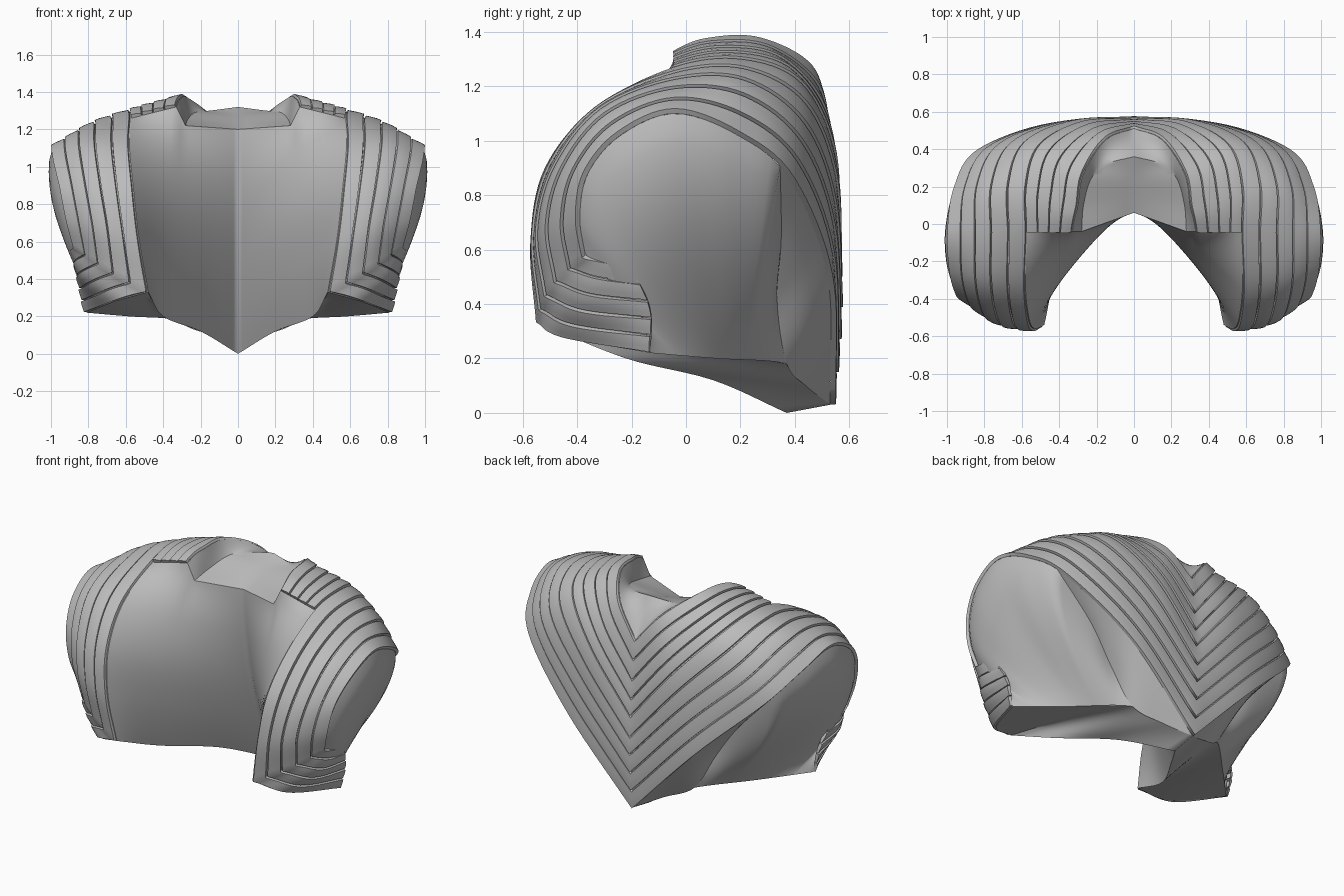
import bpy, math
from mathutils import Vector as V

cube = bpy.data.objects.get("Cube")
if cube:
    bpy.data.objects.remove(cube)

mat = bpy.data.materials.new("plain_grey")
mat.use_nodes = True
GREY = (0.5, 0.5, 0.5, 1)
mat.diffuse_color = GREY
mat.node_tree.nodes["Principled BSDF"].inputs["Base Color"].default_value = GREY


def spline(pts, s):
    """Smooth curve through pts, s counted in points."""
    n = len(pts) - 1
    i = min(max(int(math.floor(s)), 0), n - 1)
    f = s - i
    b, c = pts[i], pts[i + 1]
    a = pts[i - 1] if i else b * 2 - c
    d = pts[i + 2] if i + 2 <= n else c * 2 - b
    return (b * 2 + (c - a) * f + (a * 2 - b * 5 + c * 4 - d) * f ** 2
            + (b * 3 - a - c * 3 + d) * f ** 3) / 2


def vecs(*rows):
    return [V(r) for r in rows]


def steps(a, b, n):
    return [a + (b - a) * k / n for k in range(n + 1)]


# Guide lines: back centre, over the shoulder, to the top front
neck = vecs((0, .51, 1.1), (.15, .45, 1.28), (.27, .27, 1.37), (.3, .1, 1.37), (.33, -.04, 1.32))
opening = vecs((0, .55, .63), (.28, .53, .97), (.5, .41, 1.21), (.57, .2, 1.29), (.57, -.04, 1.26))
middle = vecs((0, .555, .33), (.38, .53, .74), (.68, .42, 1.03), (.79, .21, 1.19), (.8, -.04, 1.2))
outer = vecs((0, .53, .03), (.45, .52, .5), (.83, .38, .86), (.95, .19, 1.02), (.99, -.04, 1.1))
# Then down the front to a corner, and back along the side
opening += vecs((.58, -.33, 1.11), (.56, -.51, .89), (.53, -.56, .62), (.48, -.54, .33),
                (.66, -.46, .28), (.81, -.13, .22))
middle += vecs((.8, -.3, 1.1), (.77, -.46, .9), (.73, -.52, .68), (.7, -.49, .46),
               (.81, -.37, .41), (.84, -.13, .38))
outer += vecs((.98, -.24, 1.02), (.945, -.36, .88), (.91, -.39, .72), (.87, -.37, .58),
              (.88, -.3, .56), (.875, -.2, .54))
neck += [o * 2 - m for o, m in zip(opening[5:], middle[5:])]
GUIDES = (neck, opening, middle, outer)
FRONT, CORNER, END = 4, 8, 10
BANDS, NECK_BANDS = 9, 4


def along(g, s):
    if s <= CORNER:
        return spline(g[:CORNER + 1], s)
    return spline(g[CORNER:], s - CORNER)


def shell(t, s):
    """Point on the shell: t counts bands from the neck, s runs along them."""
    q = t / NECK_BANDS if t < NECK_BANDS else 1 + (t - NECK_BANDS) / 2.5
    return spline([along(g, s) for g in GUIDES], q)


def raised(t, s, h):
    p = shell(t, s)
    if h:
        e = .05
        ds = shell(t, min(s + e, END)) - shell(t, max(s - e, 0))
        dt = shell(t + e, s) - shell(t - e, s)
        p = p + ds.cross(dt).normalized() * h
    if s == 0:
        p.x = 0
    return p


def surface(name, func, us, vs, sharp=35):
    verts = [func(u, v) for u in us for v in vs]
    n = len(vs)
    faces = [(i * n + j, (i + 1) * n + j, (i + 1) * n + j + 1, i * n + j + 1)
             for i in range(len(us) - 1) for j in range(n - 1)]
    me = bpy.data.meshes.new(name)
    me.from_pydata(verts, [], faces)
    me.materials.append(mat)
    me.shade_smooth()
    me.set_sharp_from_angle(angle=math.radians(sharp))
    ob = bpy.data.objects.new(name, me)
    bpy.context.collection.objects.link(ob)
    mirror = ob.modifiers.new("Mirror", 'MIRROR')
    mirror.use_clip = True


# Overlapping bands, each with a narrow groove and a raised outer edge
H = .02
for k in range(BANDS):
    last = FRONT if k < NECK_BANDS else END
    rows = [(s, 1) for s in steps(0, last, last * 8)] + [(last, 0)]
    cols = [(0, 0), (.07, 0), (.1, .7), (.4, .85), (.7, 1), (.98, 1), (1, 0)]
    surface("band_%d" % (k + 1),
            lambda r, c: raised(k + c[0], r[0], H * r[1] * c[1]), rows, cols)

# Folded chest panel between the front edges
chest_top, chest_low = V((0, .06, 1.2)), V((0, .37, 0))
hem = [chest_low, V((.2, .1, .12)), V((.4, -.22, .2)), opening[CORNER]]
collar = vecs((0, .36, 1.32), (.15, .32, 1.3), (.23, .24, 1.29), (.27, .1, 1.25), (.28, -.04, 1.22))
FLOOR, RIM = 12 / 24, 14 / 24


def neckline(v):
    if v < FLOOR:
        return chest_top.lerp(collar[-1], v / FLOOR)
    if v < RIM:
        return collar[-1].lerp(neck[FRONT], (v - FLOOR) / (RIM - FLOOR))
    return neck[FRONT].lerp(opening[FRONT], (v - RIM) / (1 - RIM))


def chest(u, v):
    fold = chest_top.lerp(chest_low, u)
    fold.y = chest_top.y + (chest_low.y - chest_top.y) * u ** 1.8
    p = fold.lerp(shell(NECK_BANDS, FRONT + u * 4), v)
    p += (spline(hem, v * 3) - chest_low.lerp(hem[-1], v)) * u ** 3
    p += (neckline(v) - chest_top.lerp(opening[FRONT], v)) * (1 - u) ** 8
    return p


surface("chest_panel", chest, steps(0, 1, 40), steps(0, 1, 24))


# Neck floor, then the inner wall of the collar
def hollow(u, v):
    inner = spline(collar, u * 4)
    if v <= 1:
        return collar[0].lerp(chest_top, u).lerp(inner, v)
    return inner.lerp(along(neck, u * FRONT), v - 1)


surface("neck_hollow", hollow, steps(0, 1, 24), steps(0, 2, 12))

# Flat lower face of the back slab, tapering out towards the shoulder
JOIN = 2.2
join = along(outer, JOIN)
crease = [outer[0], V((.15, .44, .1)), V((.32, .37, .18)), V((.58, .11, .2)), opening[END]]
slab_inner = crease[:3] + vecs((.45, .335, .41), (.62, .35, .64)) + [join]
surface("back_slab_edge",
        lambda u, v: along(outer, u * JOIN).lerp(spline(slab_inner, u * 5), v),
        steps(0, 1, 30), steps(0, 1, 3))


# Side wall from the slab and the outermost band down to the lower crease
def side(u, v):
    split = .3
    if u < split:
        top = spline(slab_inner, 2 + u / split * 3)
    else:
        top = along(outer, JOIN + (u - split) / (1 - split) * (END - JOIN))
    p = top.lerp(spline(crease, 2 + u * 2), v)
    p.x += .13 * math.sin(math.pi * v ** .8) * math.sin(math.pi * u) ** 2
    return p


surface("side_wall", side, steps(0, 1, 60), steps(0, 1, 16), 50)


# Underside joining the side wall to the chest panel
def under(u, v):
    if u < .6:
        edge = spline(hem, u / .6 * 3)
    else:
        edge = along(opening, CORNER + (u - .6) * 5)
    return spline(crease, u * 4).lerp(edge, v)


surface("underside", under, steps(0, 1, 30), steps(0, 1, 6))
